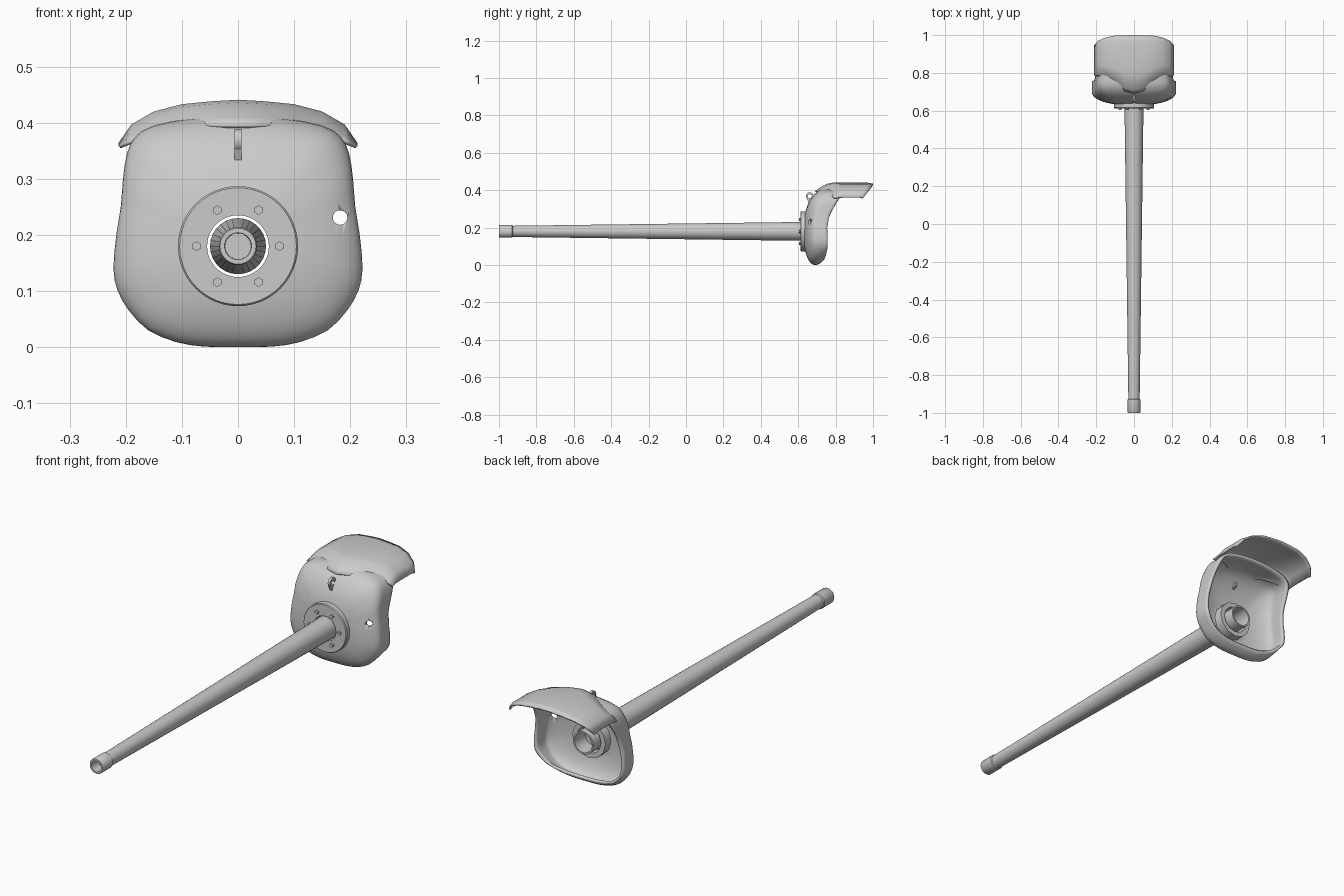
import bpy, bmesh, math
from mathutils import Vector

if "Cube" in bpy.data.objects:
    bpy.data.objects.remove(bpy.data.objects["Cube"])

ZC = 0.18  # height of the gun axis
grey = bpy.data.materials.new("steel grey")
grey.diffuse_color = (0.6, 0.6, 0.6, 1)
grey.use_nodes = True
grey.node_tree.nodes["Principled BSDF"].inputs["Base Color"].default_value = grey.diffuse_color


def make(name, verts, faces, angle=35):
    me = bpy.data.meshes.new(name)
    me.from_pydata(verts, [], faces)
    bm = bmesh.new()
    bm.from_mesh(me)
    bmesh.ops.recalc_face_normals(bm, faces=bm.faces)
    bm.to_mesh(me)
    bm.free()
    me.materials.append(grey)
    ob = bpy.data.objects.new(name, me)
    bpy.context.collection.objects.link(ob)
    bpy.ops.object.select_all(action='DESELECT')
    ob.select_set(True)
    bpy.context.view_layer.objects.active = ob
    bpy.ops.object.shade_smooth_by_angle(angle=math.radians(angle))
    return ob


def lathe(name, profile, n, x=0, z=ZC, closed=True, phase=0.0, angle=35):
    """Spin (radius, y) points about an axis parallel to y."""
    verts, faces, m = [], [], len(profile)
    for i in range(n):
        a = 2 * math.pi * i / n + phase
        verts += [(x + r * math.cos(a), y, z + r * math.sin(a)) for r, y in profile]
    for i in range(n):
        p, q = i * m, (i + 1) % n * m
        for j in range(m if closed else m - 1):
            k = (j + 1) % m
            faces.append((p + j, p + k, q + k, q + j))
    if not closed:
        faces += [[i * m for i in range(n)], [i * m + m - 1 for i in range(n)]]
    return make(name, verts, faces, angle)


def lerp_table(t, table):
    for (a, p), (b, q) in zip(table, table[1:]):
        if t <= b:
            return p + (q - p) * max(0, (t - a) / (b - a))
    return table[-1][1]


# Barrel with muzzle collar, blind bore and open breech end
lathe("barrel", [(0.023, -0.95), (0.024, -1), (0.032, -1), (0.034, -0.997), (0.034, -0.93),
                 (0.030, -0.926), (0.050, 0.6), (0.050, 0.725), (0.043, 0.725), (0.043, 0.65)],
      28, closed=False)

# Mounting flange and its bolts
lathe("flange", [(0.055, 0.612), (0.104, 0.612), (0.107, 0.616), (0.107, 0.645), (0.055, 0.645)], 48)
for i in range(6):
    a = math.pi / 3 * i
    lathe("flange_bolt", [(0.0085, 0.604), (0.0085, 0.615)], 6,
          0.074 * math.cos(a), ZC + 0.074 * math.sin(a), closed=False, phase=math.pi / 6)
lathe("inner_ring", [(0.060, 0.640), (0.082, 0.640), (0.082, 0.685), (0.060, 0.685)], 12)

# Shield shell: rings run from a central round hole to the outline, then back to the rim
half = [(0, 0), (0.06, 0.001), (0.11, 0.009), (0.16, 0.03), (0.195, 0.066), (0.215, 0.102),
        (0.222, 0.14), (0.217, 0.2), (0.209, 0.25), (0.205, 0.3), (0.198, 0.345),
        (0.183, 0.375), (0.15, 0.395), (0.08, 0.408), (0, 0.412)]
loop = [Vector(p) for p in half + [(-x, z) for x, z in half[-2:0:-1]]]
outline = []
for i, p1 in enumerate(loop):  # round the outline off with a spline
    p0, p2, p3 = loop[i - 1], loop[(i + 1) % len(loop)], loop[(i + 2) % len(loop)]
    for t in (0, 0.5):
        outline.append(0.5 * (2 * p1 + (p2 - p0) * t + (2 * p0 - 5 * p1 + 4 * p2 - p3) * t * t
                              + (3 * p1 - p0 - 3 * p2 + p3) * t ** 3))
side_y = [(0, 0.69), (0.1, 0.695), (0.22, 0.695), (0.3, 0.71), (0.36, 0.74), (0.412, 0.755)]
rim_y = [(0, 0.738), (0.03, 0.748), (0.1, 0.758), (0.2, 0.755), (0.26, 0.765),
         (0.3, 0.785), (0.36, 0.82), (0.412, 0.835)]
verts, faces, n = [], [], len(outline)
RINGS = 12
for k in range(RINGS + 5):
    for p in outline:
        d = p - Vector((0, ZC))
        length = d.length
        ys, yr = lerp_table(p.y, side_y), lerp_table(p.y, rim_y)
        if k <= RINGS:
            t = math.sin(k / RINGS * math.pi / 2)
            rho = 0.07 + (length - 0.07) * t
            r = rho / length
            y = 0.628 + (ys - 0.628) * (1 - math.sqrt(max(0, 1 - r ** 2.3)))
            q = d * r
        else:
            t = (k - RINGS) / 4
            y = ys + (yr - ys) * t
            q = d.copy()
            q.y += 0.028 * t * t * max(0, 1 - p.y / 0.1)  # belly curls up
        verts.append((q.x, y, ZC + q.y))
for k in range(RINGS + 4):
    for i in range(n):
        j = (i + 1) % n
        faces.append((k * n + i, k * n + j, (k + 1) * n + j, (k + 1) * n + i))
shell = make("shield_shell", verts, faces, 40)
# make the normals face forwards so the wall thickens inwards
if shell.data.polygons[0].normal.y > 0:
    shell.data.flip_normals()
mod = shell.modifiers.new("wall", 'SOLIDIFY')
mod.thickness, mod.offset = 0.012, -1

# Sight hole through the shell
cutter = lathe("sight_cutter", [(0.013, 0.5), (0.013, 0.73)], 20, 0.182, 0.231, closed=False)
cutter.hide_render = True
cutter.hide_set(True)
cut = shell.modifiers.new("sight_hole", 'BOOLEAN')
cut.operation, cut.object, cut.solver = 'DIFFERENCE', cutter, 'EXACT'

# Roof hood: arched plate with a drooping, pointed front lip
arch = [(0, 0.441), (0.05, 0.438), (0.1, 0.433), (0.15, 0.42), (0.19, 0.397), (0.213, 0.364)]
lip = [(0, 0.396), (0.08, 0.396), (0.13, 0.388), (0.17, 0.376), (0.213, 0.36)]
front = [(0, 0.69), (0.05, 0.703), (0.1, 0.742), (0.15, 0.77), (0.213, 0.788)]
rear = [(0, 1.0), (0.1, 0.998), (0.15, 0.988), (0.19, 0.97), (0.213, 0.945)]
xs = [-0.213, -0.19, -0.15, -0.1, -0.05, 0, 0.05, 0.1, 0.15, 0.19, 0.213]
steps = [0, 0.06, 0.13, 0.22, 0.32, 0.6, 0.9, 1]
verts, faces = [], []
for x in xs:
    a = abs(x)
    y0, y1 = lerp_table(a, front), lerp_table(a, rear)
    zl, za = lerp_table(a, lip), lerp_table(a, arch)
    for t in steps:
        rise = math.sin(min(1, t / 0.32) * math.pi / 2)
        verts.append((x, y0 + (y1 - y0) * t, zl + (za - zl) * rise - (0.006 if t == 1 else 0)))
m = len(steps)
for i in range(len(xs) - 1):
    for j in range(m - 1):
        faces.append((i * m + j, i * m + j + 1, (i + 1) * m + j + 1, (i + 1) * m + j))
roof = make("roof_hood", verts, faces, 30)
if roof.data.polygons[0].normal.z < 0:
    roof.data.flip_normals()
mod = roof.modifiers.new("plate", 'SOLIDIFY')
mod.thickness, mod.offset = 0.007, -1

# Lifting eye: flat ring standing on the centre line
verts, faces, n = [], [], 16
for i in range(n):
    a = 2 * math.pi * i / n
    for r, x in ((0.021, -0.006), (0.021, 0.006), (0.011, 0.006), (0.011, -0.006)):
        verts.append((x, 0.662 + r * math.cos(a), 0.368 + r * math.sin(a)))
    for j in range(4):
        k, q = (j + 1) % 4, (i + 1) % n * 4
        faces.append((i * 4 + j, i * 4 + k, q + k, q + j))
make("lifting_eye", verts, faces)
# Foot joining the eye to the shell
foot = [(0.648, 0.352), (0.656, 0.332), (0.69, 0.345), (0.69, 0.375), (0.676, 0.358)]
verts = [(x, y, z) for x in (-0.006, 0.006) for y, z in foot]
faces = [(0, 1, 2, 3, 4), (9, 8, 7, 6, 5)]
faces += [(i, (i + 1) % 5, (i + 1) % 5 + 5, i + 5) for i in range(5)]
make("lifting_eye_foot", verts, faces)
